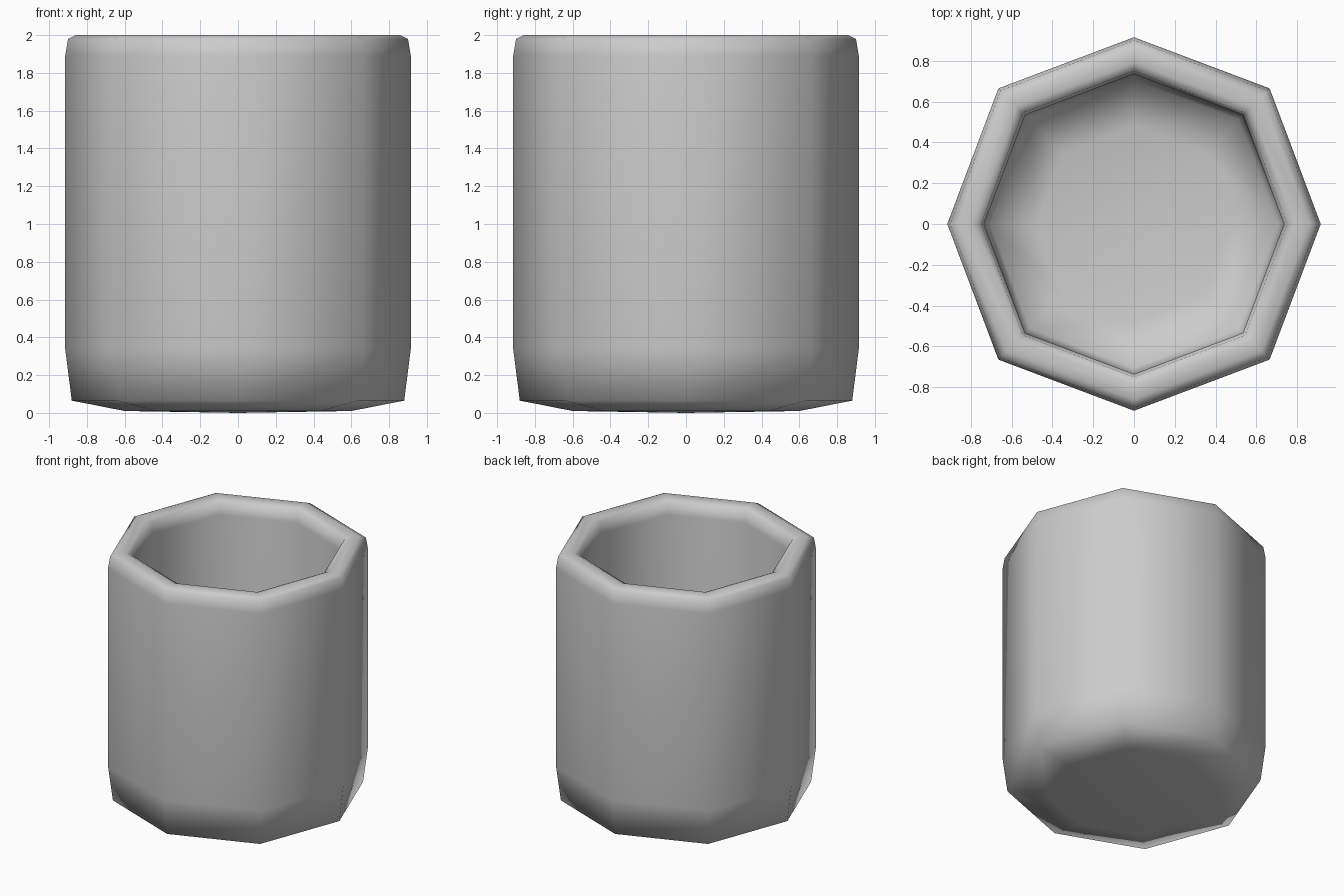
import bpy, bmesh, math

if "Cube" in bpy.data.objects:
    bpy.data.objects.remove(bpy.data.objects["Cube"])

# Wall profile (radius, height): base centre, outside, rim, inside, floor centre
profile = [(0, 0.0), (0.6, 0.01), (0.88, 0.065), (0.915, 0.34), (0.915, 1.89),
           (0.90, 1.98), (0.86, 2.0), (0.79, 2.0), (0.75, 1.98), (0.735, 1.89),
           (0.735, 0.45), (0.705, 0.25), (0.48, 0.20), (0, 0.19)]
SIDES = 8


def ring(bm, r, z):
    # Diagonal corners sit slightly further out than the axis corners
    if r == 0:
        return [bm.verts.new((0, 0, z))] * SIDES
    verts = []
    for i in range(SIDES):
        a = math.tau * i / SIDES
        rr = r * (1.027 if i % 2 else 1.0)
        verts.append(bm.verts.new((rr * math.cos(a), rr * math.sin(a), z)))
    return verts


# Octagonal cup, lathed from the profile
bm = bmesh.new()
rings = [ring(bm, r, z) for r, z in profile]
for lo, hi in zip(rings, rings[1:]):
    for i in range(SIDES):
        j = (i + 1) % SIDES
        corners = dict.fromkeys((lo[i], lo[j], hi[j], hi[i]))
        bm.faces.new(list(corners)).smooth = True
bmesh.ops.recalc_face_normals(bm, faces=bm.faces)

mesh = bpy.data.meshes.new("cup")
bm.to_mesh(mesh)
bm.free()
bpy.context.collection.objects.link(bpy.data.objects.new("cup", mesh))
